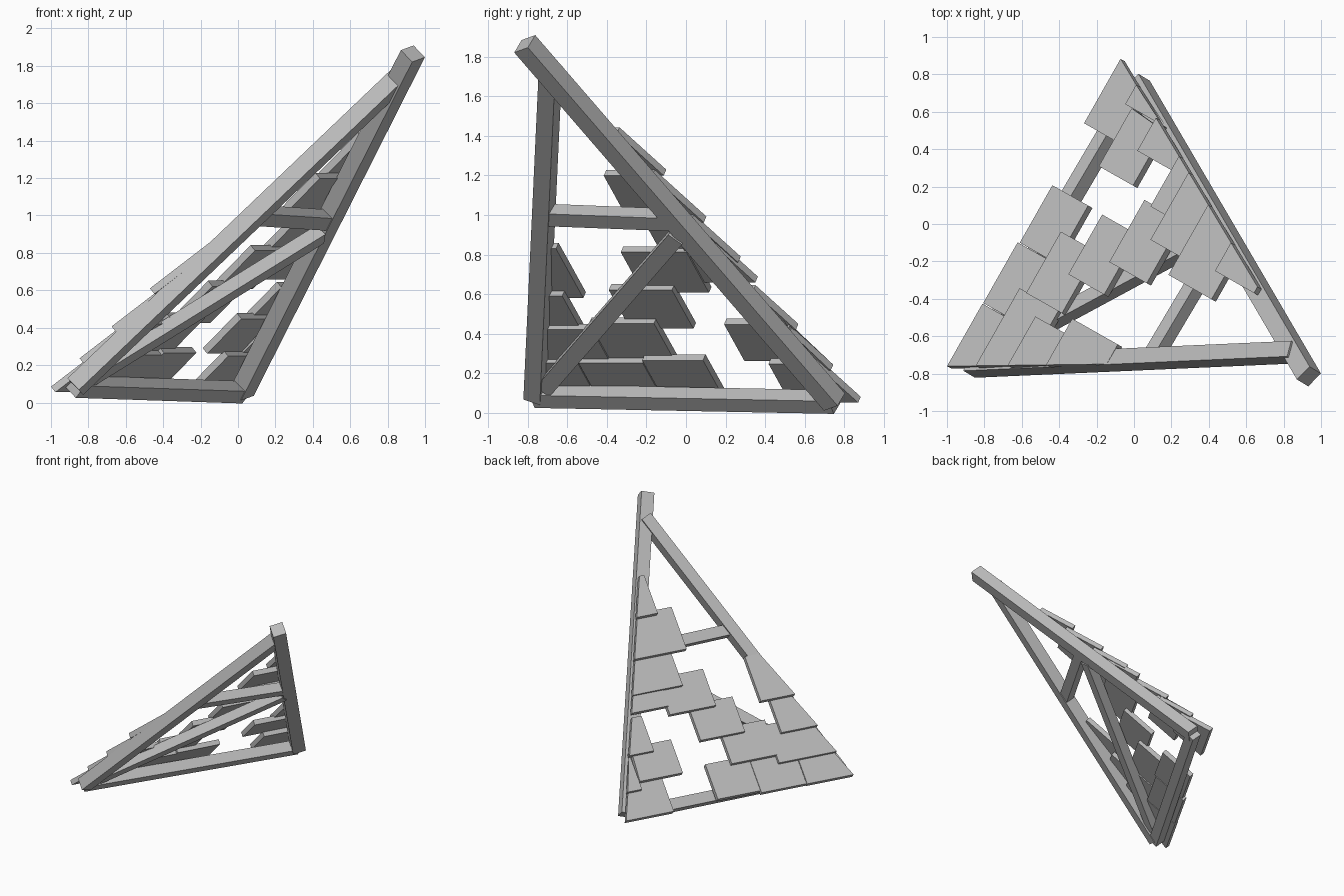
import bpy, bmesh
from mathutils import Vector, Matrix

cube = bpy.data.objects.get("Cube")
if cube:
    bpy.data.objects.remove(cube)

grey = bpy.data.materials.new("weathered grey")
grey.use_nodes = True
grey.diffuse_color = (0.5, 0.5, 0.5, 1)
grey.node_tree.nodes["Principled BSDF"].inputs["Base Color"].default_value = (0.5, 0.5, 0.5, 1)

# Corners of the triangular roof frame
peak = Vector((0.935, -0.815, 1.865))
back = Vector((0.02, 0.75, 0.055))
front = Vector((-0.87, -0.762, 0.085))
normal = (peak - front).cross(back - front).normalized()
if normal.z < 0:
    normal.negate()


def finish(name, bm):
    bmesh.ops.recalc_face_normals(bm, faces=bm.faces)
    mesh = bpy.data.meshes.new(name)
    bm.to_mesh(mesh)
    bm.free()
    mesh.materials.append(grey)
    bpy.context.collection.objects.link(bpy.data.objects.new(name, mesh))


def beam(name, a, b, width, depth):
    """Square timber from a to b, with one face parallel to the roof."""
    a, b = Vector(a), Vector(b)
    along = (b - a).normalized()
    side = normal.cross(along).normalized()
    up = along.cross(side)
    rot = Matrix((along, side, up)).transposed().to_4x4()
    size = Matrix.Diagonal(((b - a).length, width, depth, 1))
    bm = bmesh.new()
    bmesh.ops.create_cube(bm, size=1, matrix=Matrix.Translation((a + b) / 2) @ rot @ size)
    finish(name, bm)


beam("hip_rafter", back, peak, 0.1, 0.095)
beam("front_rafter", front, (0.86, -0.685, 1.735), 0.09, 0.095)
beam("eave_beam", front, back, 0.085, 0.085)
beam("cross_brace", (0.1, -0.71, 1.0), (0.48, -0.07, 0.975), 0.085, 0.075)
beam("diagonal_brace", (-0.8, -0.71, 0.13), (0.44, -0.04, 0.9), 0.085, 0.075)

# Horizontal directions: along a course of shingles, and up the slope
course = Vector((0.493, 0.870, 0))
uphill = Vector((0.870, -0.493, 0))
THICK = 0.04


def shingle(name, s, t0, t1, run):
    """Tilted shingle, trimmed to the two sloping edges of the roof."""
    z = 0.085 + 1.15 * (s + 0.495)
    slope = Vector((uphill.x, uphill.y, 0.89))
    down = -slope.cross(course).normalized() * THICK
    if down.z > 0:
        down.negate()
    corners = []
    for r in (0, run):
        reach = s + r + 0.495
        lo = max(t0, -1.154 + 0.584 * reach)
        hi = min(t1, 0.731 - 0.565 * reach)
        base = uphill * s + Vector((0, 0, z)) + slope * r
        pair = [base + course * lo, base + course * hi]
        corners += pair if r == 0 else pair[::-1]
    bm = bmesh.new()
    top = bm.faces.new([bm.verts.new(c) for c in corners])
    ext = bmesh.ops.extrude_face_region(bm, geom=[top], use_keep_orig=True)
    verts = [v for v in ext["geom"] if isinstance(v, bmesh.types.BMVert)]
    bmesh.ops.translate(bm, verts=verts, vec=down)
    finish(name, bm)


# Courses from eave to peak: uphill position, start, end, run; gaps are missing shingles
courses = [
    [(-0.495, -1.3, -0.77, 0.22), (-0.493, -0.765, -0.392, 0.22),
     (-0.482, -0.388, -0.035, 0.22), (-0.498, 0.337, 0.9, 0.22)],
    [(-0.363, -1.3, -0.6, 0.24), (-0.32, -0.605, -0.228, 0.22),
     (-0.316, 0.176, 0.532, 0.21), (-0.357, 0.534, 0.9, 0.23)],
    [(-0.215, -1.3, -0.69, 0.24), (-0.173, -0.407, -0.04, 0.22),
     (-0.178, 0.349, 0.9, 0.22)],
    [(-0.038, -1.3, -0.603, 0.28), (-0.015, -0.242, 0.14, 0.23),
     (0.03, 0.125, 0.9, 0.22)],
    [(0.118, -0.03, 0.9, 0.24)],
    [(0.294, -0.146, 0.9, 0.265)],
    [(0.5, -0.005, 0.9, 0.24)],
]
for row, tiles in enumerate(courses, 1):
    for col, tile in enumerate(tiles, 1):
        shingle(f"shingle_row{row}_{col}", *tile)
